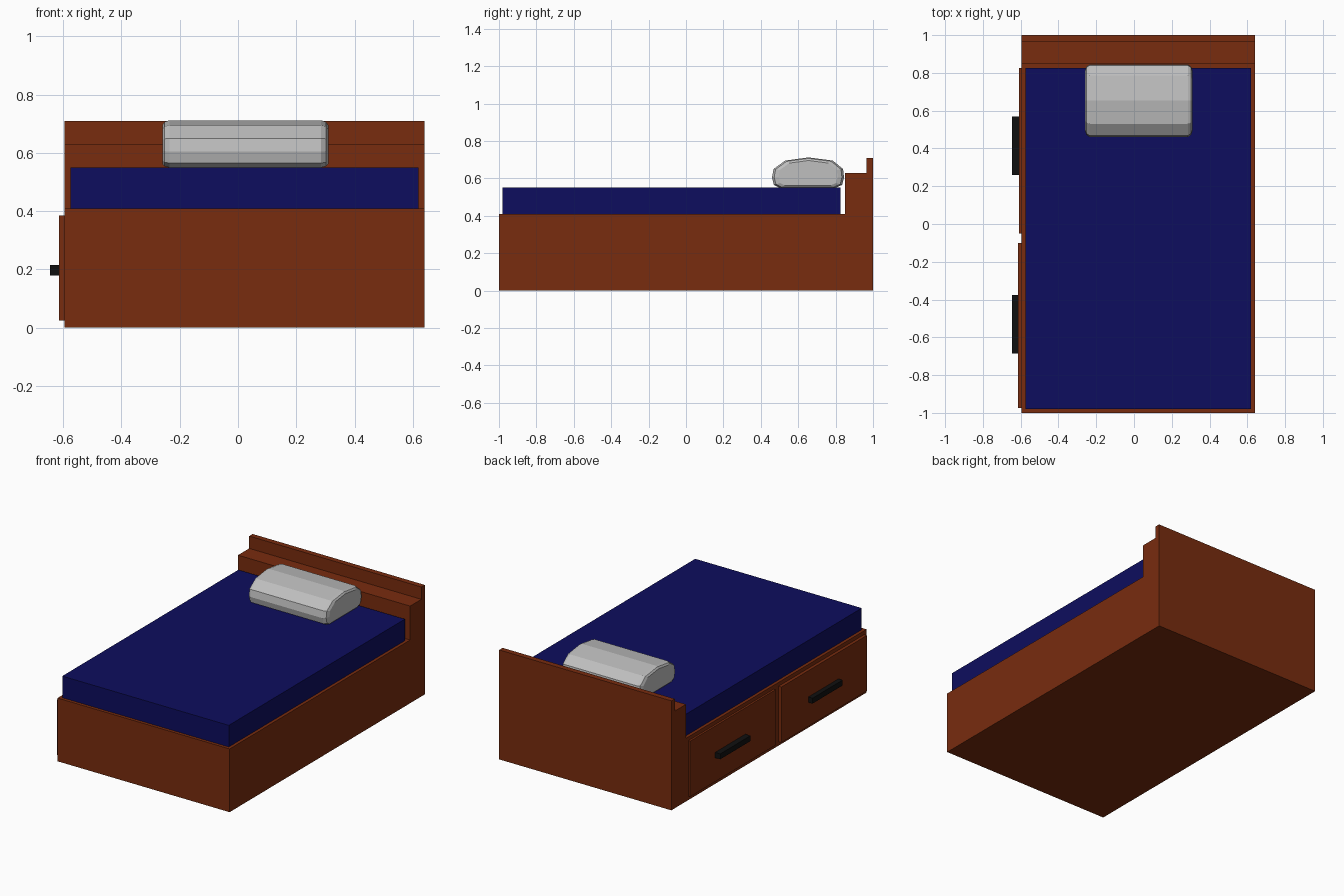
import bpy, bmesh

if "Cube" in bpy.data.objects:
    bpy.data.objects.remove(bpy.data.objects["Cube"])


def material(name, rgb):
    m = bpy.data.materials.new(name)
    m.diffuse_color = (*rgb, 1)
    m.use_nodes = True
    m.node_tree.nodes["Principled BSDF"].inputs["Base Color"].default_value = m.diffuse_color
    return m


wood = material("red_brown_wood", (0.19, 0.025, 0.0045))
navy = material("navy_fabric", (0.004, 0.004, 0.112))
black = material("black_handle", (0.005, 0.005, 0.005))
white = material("pale_grey_pillow", (0.52, 0.52, 0.52))


def loft(name, sections, mat):
    """Skin matching (x, [(y, z), ...]) cross-sections and cap both ends."""
    bm = bmesh.new()
    rings = [[bm.verts.new((x, y, z)) for y, z in pts] for x, pts in sections]
    n = len(rings[0])
    for a, b in zip(rings, rings[1:]):
        for i in range(n):
            j = (i + 1) % n
            bm.faces.new((a[i], a[j], b[j], b[i]))
    bm.faces.new(rings[0])
    bm.faces.new(rings[-1])
    bmesh.ops.recalc_face_normals(bm, faces=bm.faces)
    mesh = bpy.data.meshes.new(name)
    bm.to_mesh(mesh)
    bm.free()
    mesh.materials.append(mat)
    obj = bpy.data.objects.new(name, mesh)
    bpy.context.collection.objects.link(obj)
    return obj


def box(name, x0, x1, y0, y1, z0, z1, mat):
    pts = [(y0, z0), (y1, z0), (y1, z1), (y0, z1)]
    return loft(name, [(x0, pts), (x1, pts)], mat)


# Bed base with stepped headboard, one side profile
frame = [(-1, 0), (1, 0), (1, 0.71), (0.965, 0.71), (0.965, 0.63),
         (0.85, 0.63), (0.85, 0.41), (-1, 0.41)]
loft("bed_frame", [(-0.595, frame), (0.64, frame)], wood)

# Mattress
box("mattress", -0.575, 0.62, -0.98, 0.825, 0.41, 0.55, navy)

# Drawer fronts and bar handles on the left side
for label, x, y0, y1, h0, h1 in (("front", -0.615, -0.975, -0.10, -0.685, -0.375),
                                 ("rear", -0.608, -0.05, 0.825, 0.26, 0.57)):
    box(label + "_drawer", x, -0.59, y0, y1, 0.025, 0.385, wood)
    box(label + "_handle", -0.645, x + 0.004, h0, h1, 0.18, 0.215, black)

# Faceted pillow with chamfered ends
pillow = [(0.50, 0.55), (0.80, 0.55), (0.835, 0.565), (0.845, 0.605), (0.84, 0.65),
          (0.785, 0.695), (0.655, 0.712), (0.53, 0.695), (0.468, 0.65),
          (0.46, 0.605), (0.47, 0.565)]


def shrunk(s):
    return [(0.654 + (y - 0.654) * s, 0.62 + (z - 0.62) * s) for y, z in pillow]


loft("pillow", [(-0.26, shrunk(0.82)), (-0.252, shrunk(0.94)), (-0.235, pillow),
                (0.285, pillow), (0.302, shrunk(0.94)), (0.31, shrunk(0.82))], white)
